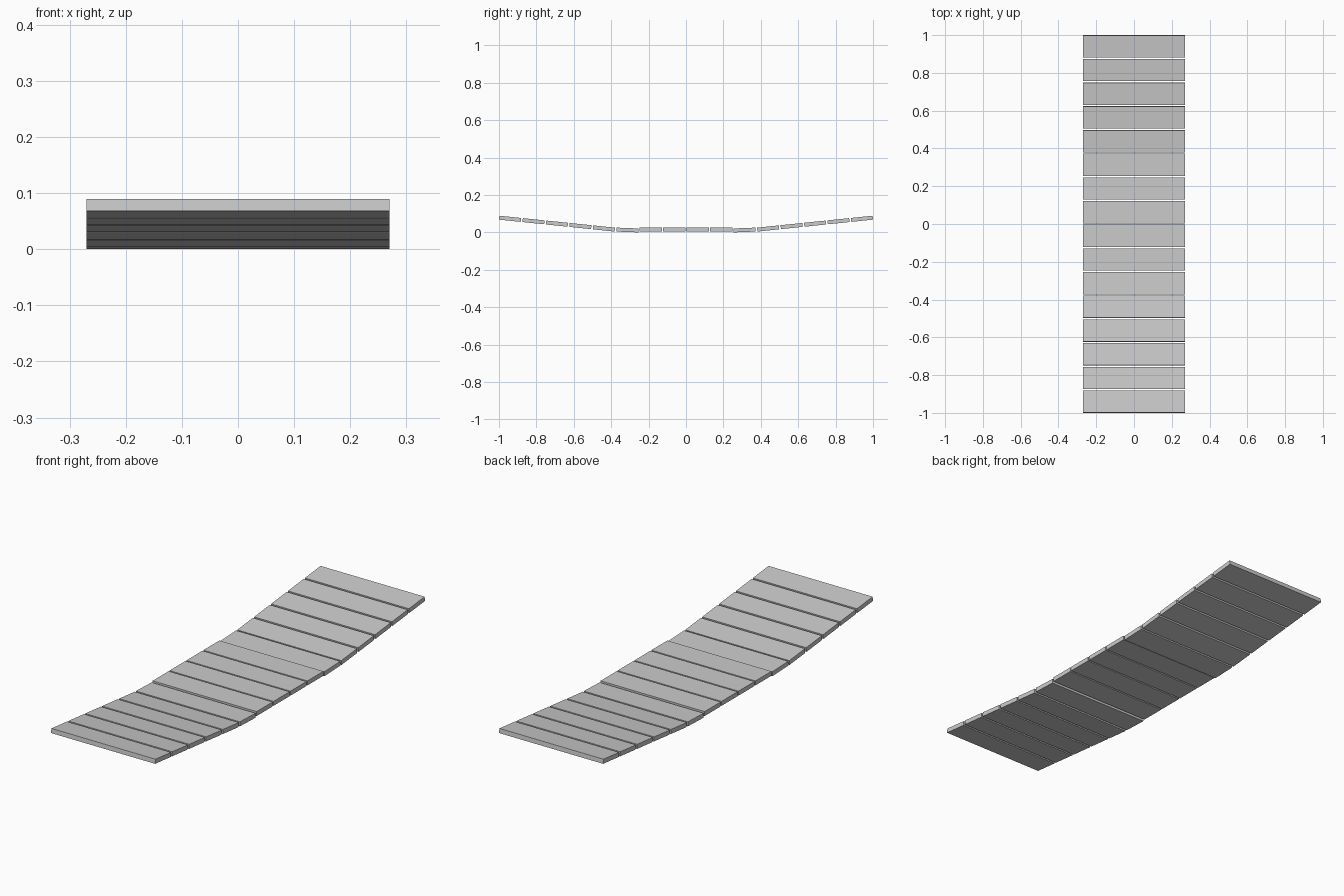
import bpy, math

if "Cube" in bpy.data.objects:
    bpy.data.objects.remove(bpy.data.objects["Cube"])

WIDTH, THICK, GAP = 0.54, 0.021, 0.007
PITCH = (2.0 + GAP) / 16


def plank(name, y, z, angle):
    """One flat board, tilted about x, centred at (0, y, z)."""
    bpy.ops.mesh.primitive_cube_add(size=1, location=(0, y, z), rotation=(angle, 0, 0))
    ob = bpy.context.object
    ob.name = name
    length = (PITCH - GAP) / math.cos(angle) - THICK * abs(math.sin(angle))
    ob.scale = (WIDTH, length, THICK)
    bpy.ops.object.transform_apply(location=False, rotation=True, scale=True)


# Underside height at the middle of each board, from centre to end, and its tilt
slope = math.radians(5.9)
rows = [(0.005, 0), (0.005, 0), (0.0024, math.radians(2.2))]
rows += [(0.0105 + i * PITCH * math.tan(slope), slope) for i in range(5)]

# Bridge deck boards, mirrored front to back
for i, (bottom, tilt) in enumerate(rows):
    y = (i + 0.5) * PITCH
    z = bottom + THICK / 2
    plank(f"back_plank_{i + 1}", y, z, tilt)
    plank(f"front_plank_{i + 1}", -y, z, -tilt)
